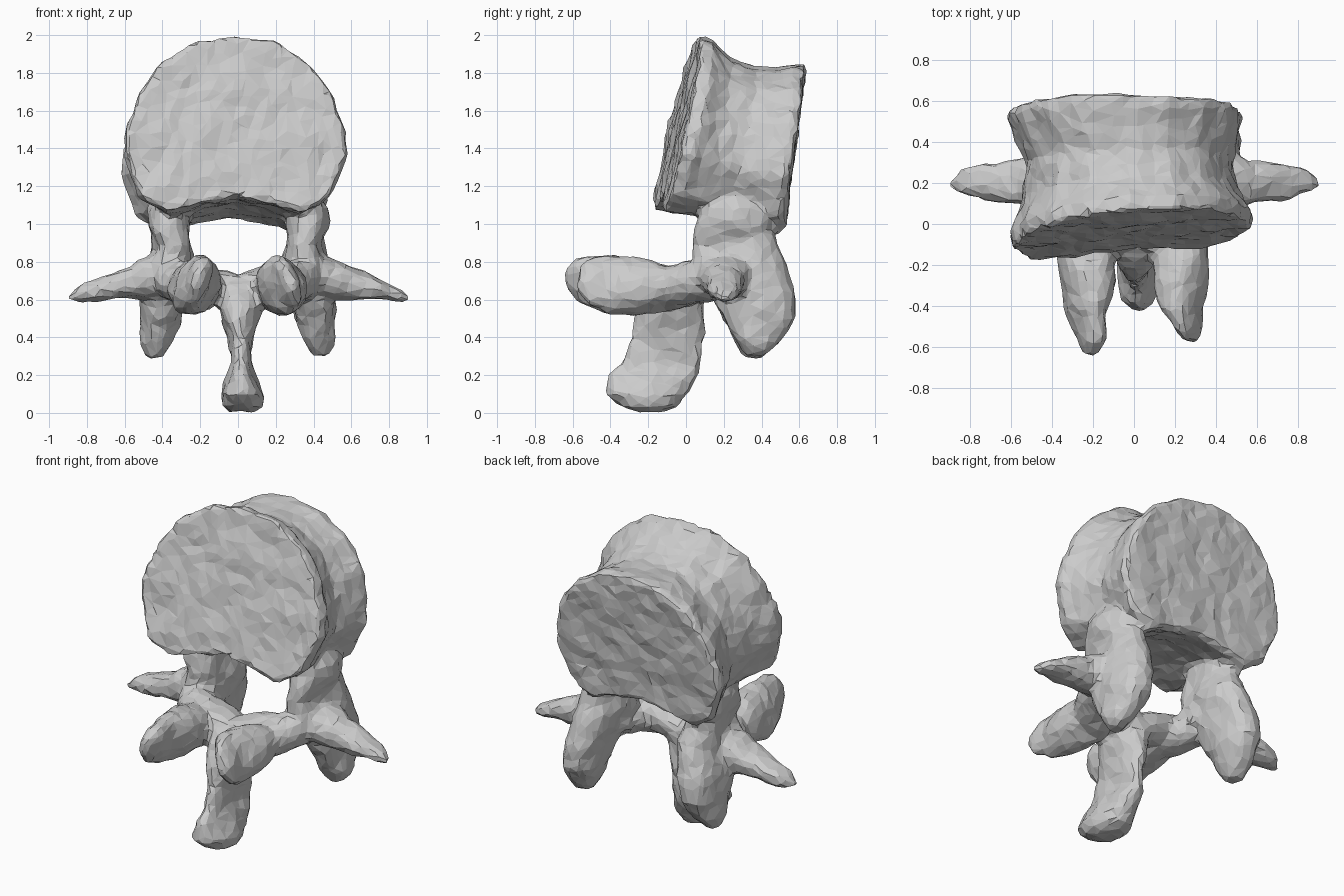
import bpy, bmesh
from math import sin, cos, tau, copysign


def skin(bm, rings):
    """Bridge rings of points into one closed shell."""
    vs = [[bm.verts.new(p) for p in r] for r in rings]
    n = len(vs[0])
    faces = [bm.faces.new(vs[0]), bm.faces.new(vs[-1])]
    for a, b in zip(vs, vs[1:]):
        for i in range(n):
            j = (i + 1) % n
            faces.append(bm.faces.new((a[i], a[j], b[j], b[i])))
    bmesh.ops.recalc_face_normals(bm, faces=faces)


def box_round(c, power=0.85):
    return copysign(abs(c) ** power, c)


def limb(bm, axis, sections, side=1, roll=0, n=16):
    """Loft rounded sections along an axis; section = x, y, z, half width, half height."""
    rings = []
    for x, y, z, a, b in sections:
        ring = []
        for k in range(n):
            t = tau * k / n
            p, q = a * box_round(cos(t)), b * box_round(sin(t))
            u = p * cos(roll) - q * sin(roll)
            v = p * sin(roll) + q * cos(roll)
            p = {'x': (x, y + u, z + v), 'y': (x + u, y, z + v), 'z': (x + u, y + v, z)}[axis]
            ring.append((p[0] * side, p[1], p[2]))
        rings.append(ring)
    skin(bm, rings)


def bone(name, bm, ratio, rough):
    """Fuse the shells, roughen, and reduce to irregular flat facets."""
    me = bpy.data.meshes.new(name)
    bm.to_mesh(me)
    bm.free()
    ob = bpy.data.objects.new(name, me)
    bpy.context.collection.objects.link(ob)
    m = ob.modifiers.new("fuse", 'REMESH')
    m.mode = 'VOXEL'
    m.voxel_size = 0.02
    tex = bpy.data.textures.new(name + "_rough", 'CLOUDS')
    tex.noise_scale = 0.14
    m = ob.modifiers.new("rough", 'DISPLACE')
    m.texture = tex
    m.strength = rough
    m.mid_level = 0.42
    m = ob.modifiers.new("facets", 'DECIMATE')
    m.ratio = ratio
    return ob


bm = bmesh.new()

# Vertebral body: kidney outline, flared at both slanted ends
half = [(0, .09), (.3, .06), (.62, 0), (.86, .10), (1, .33), (.97, .5),
        (.87, .68), (.67, .85), (.37, .965), (0, 1)]
outline = half + [(-x, z) for x, z in half[-2:0:-1]]
# y at bottom, y at top, half width, z bottom, z top, x offset, sideways tilt
stations = [(-.145, .07, .575, 1.065, 1.995, -.015, .05),
            (-.08, .13, .59, 1.055, 1.975, -.015, .05),
            (.08, .23, .525, 1.05, 1.88, -.02, .03),
            (.25, .37, .495, 1.03, 1.83, -.025, 0),
            (.39, .49, .54, .98, 1.835, -.04, 0),
            (.48, .59, .575, .95, 1.85, -.045, 0),
            (.515, .63, .555, .97, 1.84, -.045, 0)]
skin(bm, [[(xo + w * x, y0 + (y1 - y0) * t + k * x, z0 + (z1 - z0) * t) for x, t in outline]
          for y0, y1, w, z0, z1, xo, k in stations])

# Paired parts of the neural arch
for s in (-1, 1):
    # pedicle, root buried in the body
    limb(bm, 'z', [(.33, .27, 1.2, .06, .14), (.365, .26, 1.08, .11, .18),
                   (.37, .25, .99, .11, .2), (.345, .23, .88, .085, .19),
                   (.36, .2, .78, .12, .15), (.36, .2, .66, .12, .13)], s)
    # articular process pointing back
    limb(bm, 'z', [(.365, .29, .97, .08, .17), (.35, .31, .82, .115, .2),
                   (.39, .35, .65, .12, .22), (.41, .39, .5, .105, .19),
                   (.43, .38, .38, .08, .12), (.435, .36, .30, .04, .05)], s)
    # transverse process, tapering outwards
    limb(bm, 'x', [(.30, .2, .75, .14, .12), (.45, .21, .725, .14, .115),
                   (.58, .205, .69, .10, .085), (.72, .205, .66, .085, .057),
                   (.85, .205, .625, .055, .037), (.90, .19, .605, .025, .02)], s)
    # articular process pointing front, left one longer
    d = .03 * s
    limb(bm, 'y', [(.24 + d, -.6 + d, .71, .025, .06), (.24 + d, -.54 + d, .70, .05, .125),
                   (.235, -.42, .68, .085, .155), (.225, -.28, .67, .12, .155),
                   (.225, -.1, .665, .14, .11), (.30, .06, .69, .14, .10),
                   (.37, .2, .70, .12, .09)], s, roll=.35)

# lamina bridging both sides
limb(bm, 'x', [(-.32, .03, .72, .10, .09), (-.15, -.02, .675, .12, .10),
               (0, -.03, .635, .13, .09), (.15, -.02, .675, .12, .10),
               (.32, .03, .72, .10, .09)])

# spinous process with bulbous end
limb(bm, 'z', [(0, -.04, .68, .10, .13), (.01, -.08, .56, .115, .17),
               (.015, -.09, .42, .07, .195), (.015, -.13, .27, .045, .2),
               (.015, -.175, .20, .075, .235), (.02, -.21, .10, .11, .20),
               (.02, -.20, .04, .10, .15), (.02, -.20, .01, .06, .08)])

bone("vertebra", bm, 0.11, 0.04)
